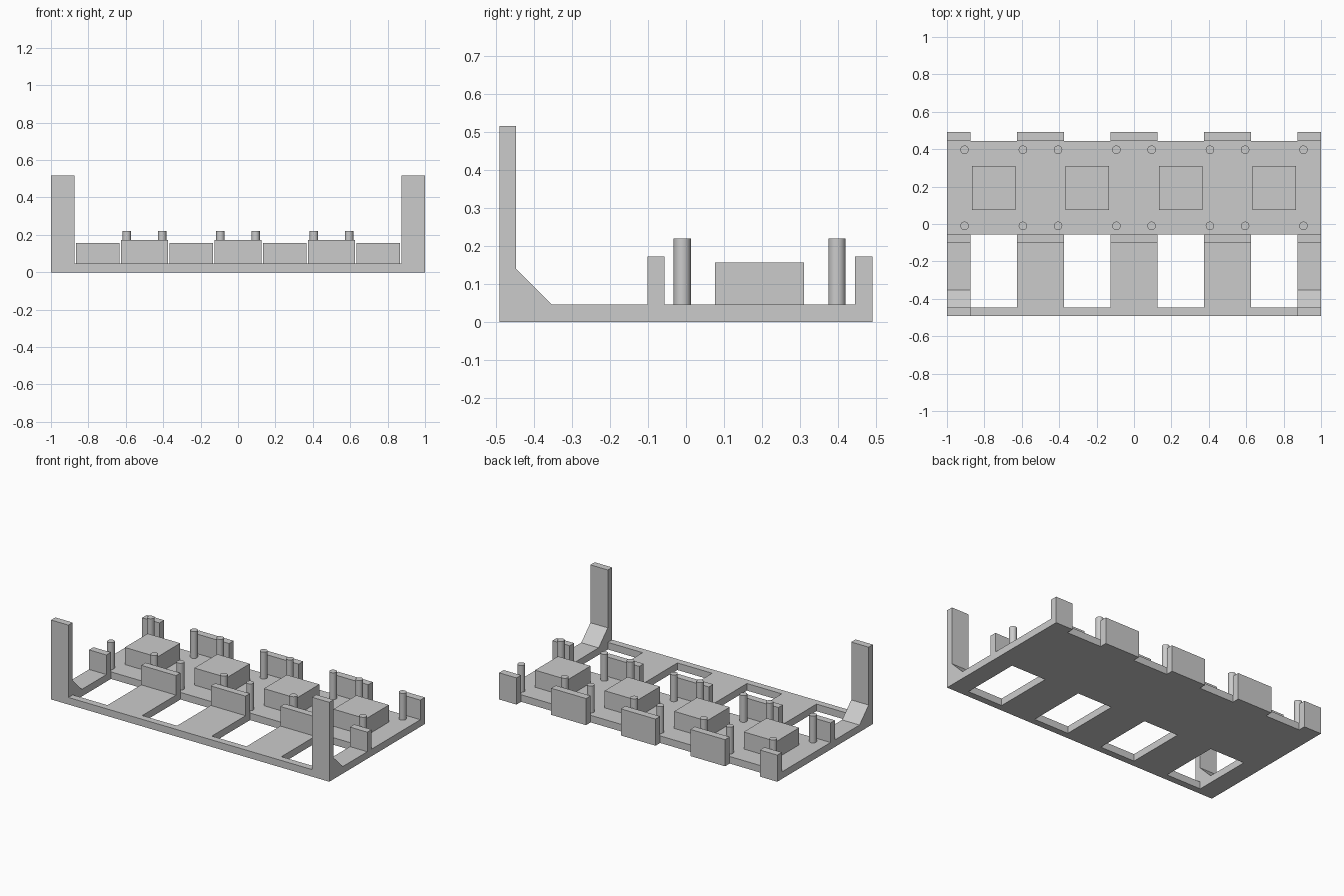
import bpy, bmesh

if "Cube" in bpy.data.objects:
    bpy.data.objects.remove(bpy.data.objects["Cube"])

grey = bpy.data.materials.new("plain grey")
grey.diffuse_color = (0.6, 0.6, 0.6, 1)
grey.use_nodes = True
grey.node_tree.nodes["Principled BSDF"].inputs["Base Color"].default_value = grey.diffuse_color

DECK = 0.046                                   # deck thickness
XS = [-1] + [-0.875 + 0.25 * i for i in range(8)] + [1]
YS = [-0.491, -0.447, -0.055, 0.444, 0.491]


def finish(name, bm):
    bmesh.ops.recalc_face_normals(bm, faces=bm.faces)
    me = bpy.data.meshes.new(name)
    bm.to_mesh(me)
    bm.free()
    me.materials.append(grey)
    ob = bpy.data.objects.new(name, me)
    bpy.context.collection.objects.link(ob)
    return ob


def extrude(bm, faces, vec):
    new = bmesh.ops.extrude_face_region(bm, geom=faces, use_keep_orig=True)["geom"]
    bmesh.ops.translate(bm, vec=vec, verts=[g for g in new if isinstance(g, bmesh.types.BMVert)])


def box(name, x0, x1, y0, y1, z0, z1):
    bm = bmesh.new()
    bmesh.ops.create_cube(bm, size=1)
    for v in bm.verts:
        v.co = (x1 if v.co.x > 0 else x0, y1 if v.co.y > 0 else y0, z1 if v.co.z > 0 else z0)
    return finish(name, bm)


# Deck: grid of cells, skipping the front windows and the gaps in the back edge
bm = bmesh.new()
grid = [[bm.verts.new((x, y, 0)) for y in YS] for x in XS]
cells = [bm.faces.new((grid[i][j], grid[i + 1][j], grid[i + 1][j + 1], grid[i][j + 1]))
         for i in range(9) for j in range(4) if not (i % 2 and j in (1, 3))]
extrude(bm, cells, (0, 0, DECK))
finish("deck", bm)

# Upright tabs over each rib, in front of and behind the blocks
for i in range(0, 9, 2):
    box("front_tab", XS[i], XS[i + 1], -0.101, -0.056, DECK, 0.173)
    box("back_tab", XS[i], XS[i + 1], 0.444, 0.491, DECK, 0.173)

# Raised blocks, each with four round posts at its corners
for cx in (-0.75, -0.25, 0.25, 0.75):
    box("block", cx - 0.117, cx + 0.117, 0.076, 0.311, DECK, 0.157)
    for dx in (-0.156, 0.156):
        for y in (-0.01, 0.397):
            bpy.ops.mesh.primitive_cylinder_add(vertices=32, radius=0.0225, depth=0.22 - DECK,
                                                location=(cx + dx, y, (0.22 + DECK) / 2))
            post = bpy.context.object
            post.name = "post"
            post.data.materials.append(grey)
            bpy.ops.object.shade_smooth_by_angle()

# Tall corner arms with a sloped foot
profile = [(-0.491, DECK), (-0.353, DECK), (-0.447, 0.14), (-0.447, 0.516), (-0.491, 0.516)]
for x0 in (-1, 0.875):
    bm = bmesh.new()
    side = bm.faces.new([bm.verts.new((x0, y, z)) for y, z in profile])
    extrude(bm, [side], (0.125, 0, 0))
    finish("corner_arm", bm)
